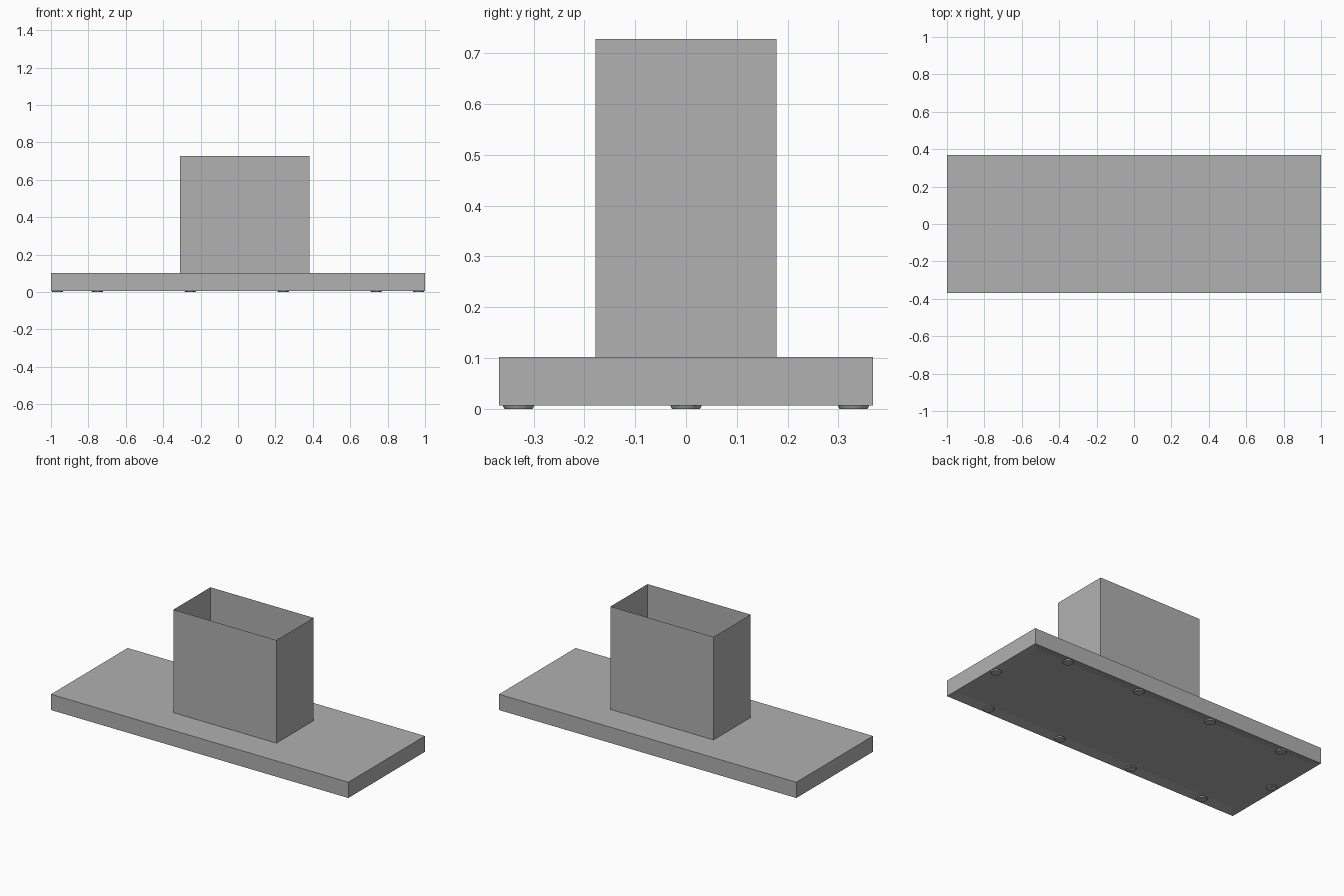
import bpy, bmesh

if "Cube" in bpy.data.objects:
    bpy.data.objects.remove(bpy.data.objects["Cube"])

# Shared dark grey
grey = bpy.data.materials.new("dark_grey")
grey.diffuse_color = (0.44, 0.44, 0.44, 1)
grey.use_nodes = True
grey.node_tree.nodes["Principled BSDF"].inputs["Base Color"].default_value = grey.diffuse_color

def make_object(name, bm):
    bmesh.ops.recalc_face_normals(bm, faces=bm.faces)
    mesh = bpy.data.meshes.new(name)
    bm.to_mesh(mesh)
    bm.free()
    mesh.materials.append(grey)
    obj = bpy.data.objects.new(name, mesh)
    bpy.context.collection.objects.link(obj)
    return obj

def box(x0, x1, y0, y1, z0, z1):
    bm = bmesh.new()
    bmesh.ops.create_cube(bm, size=1)
    for v in bm.verts:
        v.co.x = x1 if v.co.x > 0 else x0
        v.co.y = y1 if v.co.y > 0 else y0
        v.co.z = z1 if v.co.z > 0 else z0
    return bm

# Base slab with a shallow recessed panel underneath
FOOT_H = 0.006
bm = box(-1, 1, -0.368, 0.368, FOOT_H, 0.102)
bm.normal_update()
bottom = [f for f in bm.faces if f.normal.z < -0.9]
bmesh.ops.inset_region(bm, faces=bottom, thickness=0.08)
for v in bottom[0].verts:
    v.co.z += 0.01
make_object("base_slab", bm)

# Open-topped sheet box standing on the slab
bm = box(-0.31, 0.383, -0.178, 0.178, 0.102, 0.728)
bm.normal_update()
caps = [f for f in bm.faces if abs(f.normal.z) > 0.9]
bmesh.ops.delete(bm, geom=caps, context='FACES_ONLY')
make_object("upright_sleeve", bm)

# Small round feet: four along each long side, one at each end
spots = [(-0.752 + 0.497 * i, y) for y in (-0.33, 0.33) for i in range(4)]
spots += [(-0.965, 0), (0.965, 0)]
for i, (x, y) in enumerate(spots):
    bm = bmesh.new()
    bmesh.ops.create_cone(bm, cap_ends=True, segments=24,
                          radius1=0.028, radius2=0.031, depth=FOOT_H)
    foot = make_object(f"foot_{i + 1}", bm)
    foot.location = (x, y, FOOT_H / 2)
    bpy.context.view_layer.objects.active = foot
    bpy.ops.object.select_all(action='DESELECT')
    foot.select_set(True)
    bpy.ops.object.shade_smooth_by_angle()
